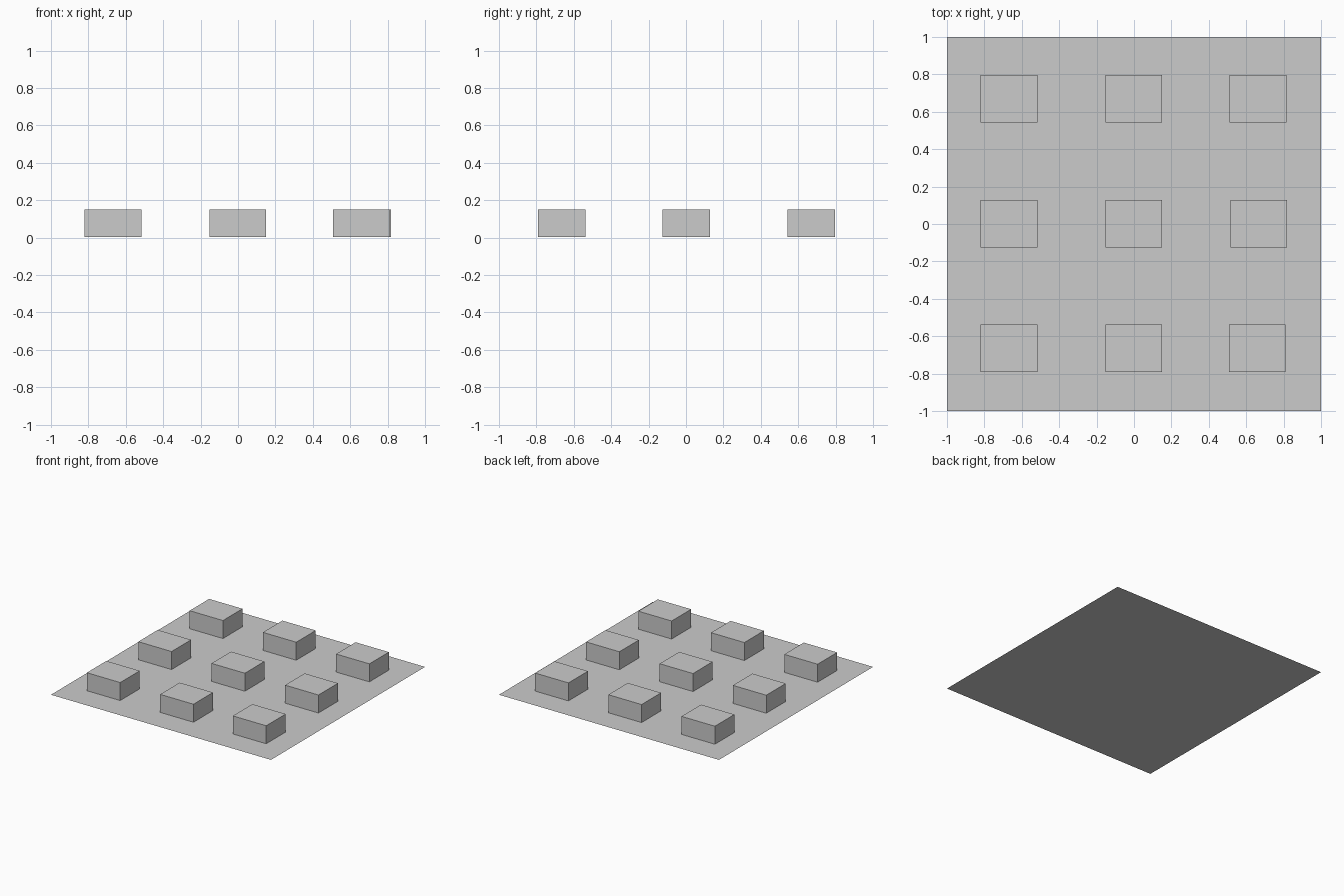
import bpy

if "Cube" in bpy.data.objects:
    bpy.data.objects.remove(bpy.data.objects["Cube"])

# Thin flat base sheet
bpy.ops.mesh.primitive_plane_add(size=2, location=(0, 0, 0))
bpy.context.object.name = "base_sheet"

# Block dimensions and grid layout
W, D, H = 0.303, 0.253, 0.148
rows = {"front": (-0.665, 0.659), "middle": (0.002, 0.667), "back": (0.669, 0.663)}


def block(name, x, y):
    bpy.ops.mesh.primitive_cube_add(size=1, location=(x, y, 0.002 + H / 2))
    ob = bpy.context.object
    ob.name = name
    ob.scale = (W, D, H)
    bpy.ops.object.transform_apply(location=False, rotation=False, scale=True)


# Three by three blocks standing on the sheet
for row, (y, right_x) in rows.items():
    for col, x in (("left", -0.668), ("centre", -0.002), ("right", right_x)):
        block(f"block_{row}_{col}", x, y)
